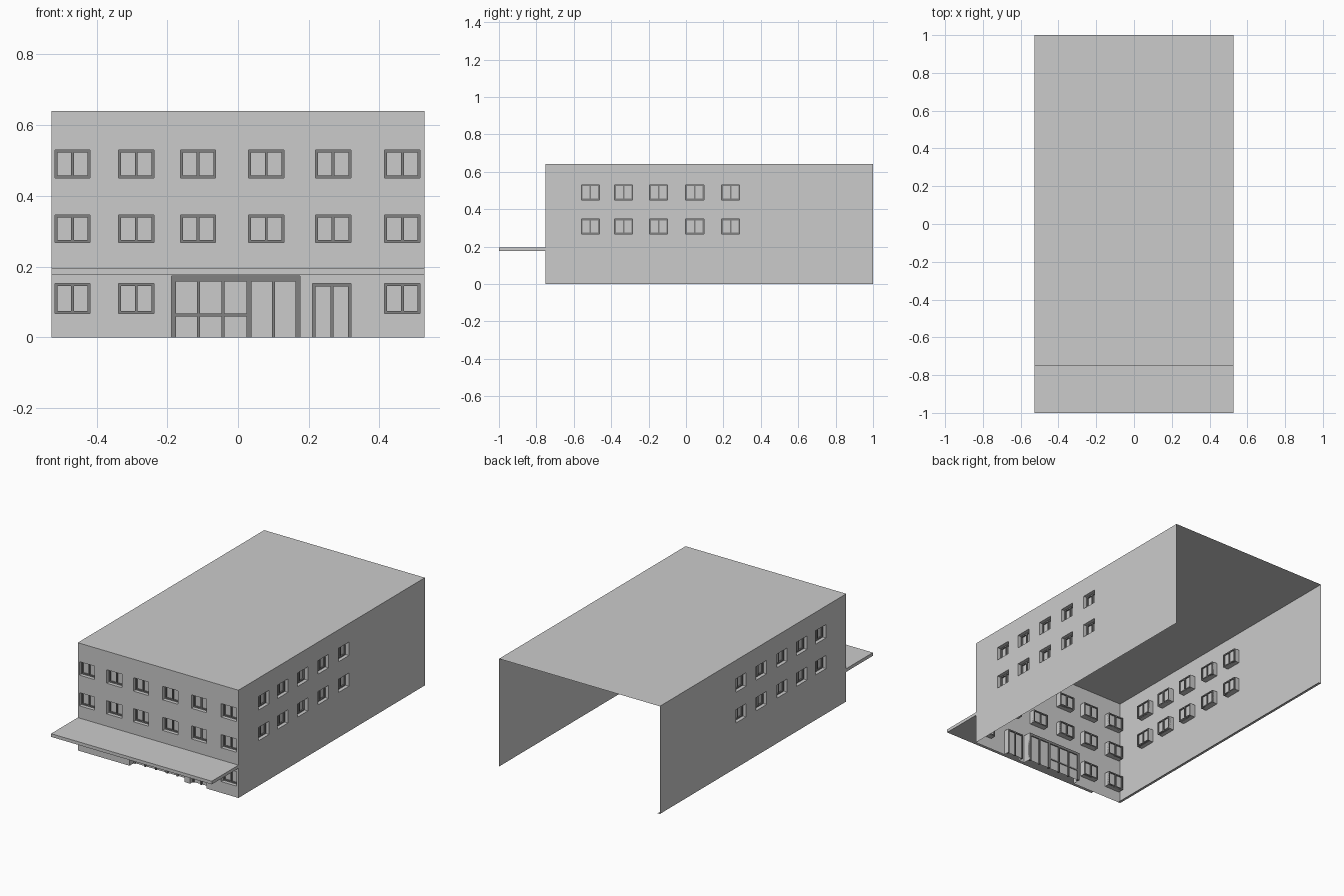
import bpy, bmesh
from mathutils import Vector

if "Cube" in bpy.data.objects:
    bpy.data.objects.remove(bpy.data.objects["Cube"])

W, Y0, Y1, H = 0.528, -0.75, 1.0, 0.64

# facade mappings: u along wall, v up, d inwards
def front(u, v, d): return Vector((u, Y0 + d, v))
def right(u, v, d): return Vector((W - d, u, v))
def left(u, v, d): return Vector((-W + d, u, v))


def material(name, g):
    m = bpy.data.materials.new(name)
    m.diffuse_color = (g, g, g, 1)
    m.use_nodes = True
    m.node_tree.nodes["Principled BSDF"].inputs["Base Color"].default_value = m.diffuse_color
    return m

DARK = material("dark_frame", 0.22)
PALE = material("window_glass", 0.95)


def quad(bm, pts):
    return bm.faces.new([bm.verts.new(p) for p in pts])


def finish(bm, name, mat=None, out=None):
    bmesh.ops.remove_doubles(bm, verts=bm.verts, dist=1e-5)
    bmesh.ops.recalc_face_normals(bm, faces=bm.faces)
    bm.faces.ensure_lookup_table()
    bm.normal_update()
    if out is not None and bm.faces[0].normal.dot(out) < 0:
        bmesh.ops.reverse_faces(bm, faces=bm.faces)
    me = bpy.data.meshes.new(name)
    bm.to_mesh(me)
    bm.free()
    ob = bpy.data.objects.new(name, me)
    bpy.context.collection.objects.link(ob)
    if mat:
        me.materials.append(mat)
    return ob


def box(bm, f, u0, u1, v0, v1, d0, d1):
    r = bmesh.ops.create_cube(bm, size=1)
    for v in r["verts"]:
        c = v.co
        v.co = f(u1 if c.x > 0 else u0, v1 if c.y > 0 else v0, d1 if c.z > 0 else d0)


# sheet wall with recessed openings (u0, u1, v0, v1, depth)
def wall(name, f, ua, ub, openings):
    bm = bmesh.new()
    us = sorted({ua, ub} | {x for o in openings for x in o[:2]})
    vs = sorted({0.0, H} | {x for o in openings for x in o[2:4]})
    for a, b in zip(us, us[1:]):
        for c, e in zip(vs, vs[1:]):
            mu, mv = (a + b) / 2, (c + e) / 2
            hole = next((o for o in openings
                         if o[0] < mu < o[1] and o[2] < mv < o[3]), None)
            if hole is None:
                quad(bm, [f(a, c, 0), f(b, c, 0), f(b, e, 0), f(a, e, 0)])
                continue
            # reveals on the cell sides lying on the opening edge
            d = hole[4]
            edges = []
            if a == hole[0]: edges.append((a, c, a, e))
            if b == hole[1]: edges.append((b, c, b, e))
            if c == hole[2] and c > 0: edges.append((a, c, b, c))
            if e == hole[3]: edges.append((a, e, b, e))
            for p, q, r, s in edges:
                quad(bm, [f(p, q, 0), f(r, s, 0), f(r, s, d), f(p, q, d)])
    out = f(0, 0, 0) - f(0, 0, 1)
    finish(bm, name, out=out)


# frame border plus bars, with a glass sheet in the middle of its depth
def glazing(fb, gb, f, o, t, top, mullions, bottom=True, rails=()):
    u0, u1, v0, v1, d = o
    a, b = d - 0.014, d
    box(fb, f, u0, u0 + t, v0, v1, a, b)
    box(fb, f, u1 - t, u1, v0, v1, a, b)
    box(fb, f, u0 + t, u1 - t, v1 - top, v1, a, b)
    if bottom:
        box(fb, f, u0 + t, u1 - t, v0, v0 + t, a, b)
    for m, w in mullions:
        box(fb, f, m - w / 2, m + w / 2, v0, v1 - top, a, b)
    for r0, r1, z in rails:
        box(fb, f, r0, r1, z - 0.004, z + 0.004, a + 0.002, b - 0.002)
    g = d - 0.006
    quad(gb, [f(u0, v0, g), f(u1, v0, g), f(u1, v1, g), f(u0, v1, g)])


def windows(name, f, openings):
    fb, gb = bmesh.new(), bmesh.new()
    for o in openings:
        glazing(fb, gb, f, o, 0.007, 0.007, [((o[0] + o[1]) / 2, 0.008)])
    finish(fb, name + "_window_frames", DARK)
    finish(gb, name + "_window_glass", PALE, f(0, 0, 0) - f(0, 0, 1))


D = 0.035
UPPER = [(0.45, 0.53), (0.268, 0.346)]
COLS = [-0.518, -0.338, -0.163, 0.03, 0.219, 0.415]
SIDE = [-0.56, -0.382, -0.195, -0.002, 0.19]

# front wall with windows, entrance and door
front_win = [(x, x + 0.1, a, b, D) for x in COLS for a, b in UPPER]
front_win += [(COLS[i], COLS[i] + 0.1, 0.067, 0.152, D) for i in (0, 1, 5)]
entrance = (-0.188, 0.175, 0.0, 0.174, 0.05)
door = (0.211, 0.319, 0.0, 0.152, D)
wall("front_wall", front, -W, W, front_win + [entrance, door])
windows("front", front, front_win)

fb, gb = bmesh.new(), bmesh.new()
glazing(fb, gb, front, entrance, 0.013, 0.016,
        [(-0.112, 0.009), (-0.042, 0.009), (0.031, 0.014), (0.1, 0.009)],
        False, [(-0.175, 0.031, 0.063)])
glazing(fb, gb, front, door, 0.008, 0.008, [(0.266, 0.008)], False)
finish(fb, "entrance_frames", DARK)
finish(gb, "entrance_glass", None, Vector((0, -1, 0)))

# side walls
side_win = [(y, y + 0.097, a, b, D) for y in SIDE for a, b in UPPER]
for nm, f in (("right", right), ("left", left)):
    wall(nm + "_wall", f, Y0, Y1, side_win)
    windows(nm, f, side_win)

# flat roof sheet
bm = bmesh.new()
quad(bm, [(-W, Y0, H), (W, Y0, H), (W, Y1, H), (-W, Y1, H)])
finish(bm, "roof", out=Vector((0, 0, 1)))

# narrow ledge along the foot of the left wall
bm = bmesh.new()
quad(bm, [(-W, Y0, 0), (-W + 0.015, Y0, 0), (-W + 0.015, Y1, 0), (-W, Y1, 0)])
finish(bm, "left_foot_ledge", out=Vector((0, 0, -1)))

# full-width canopy slab
bm = bmesh.new()
box(bm, front, -W, W, 0.176, 0.195, -0.25, 0)
finish(bm, "canopy")
